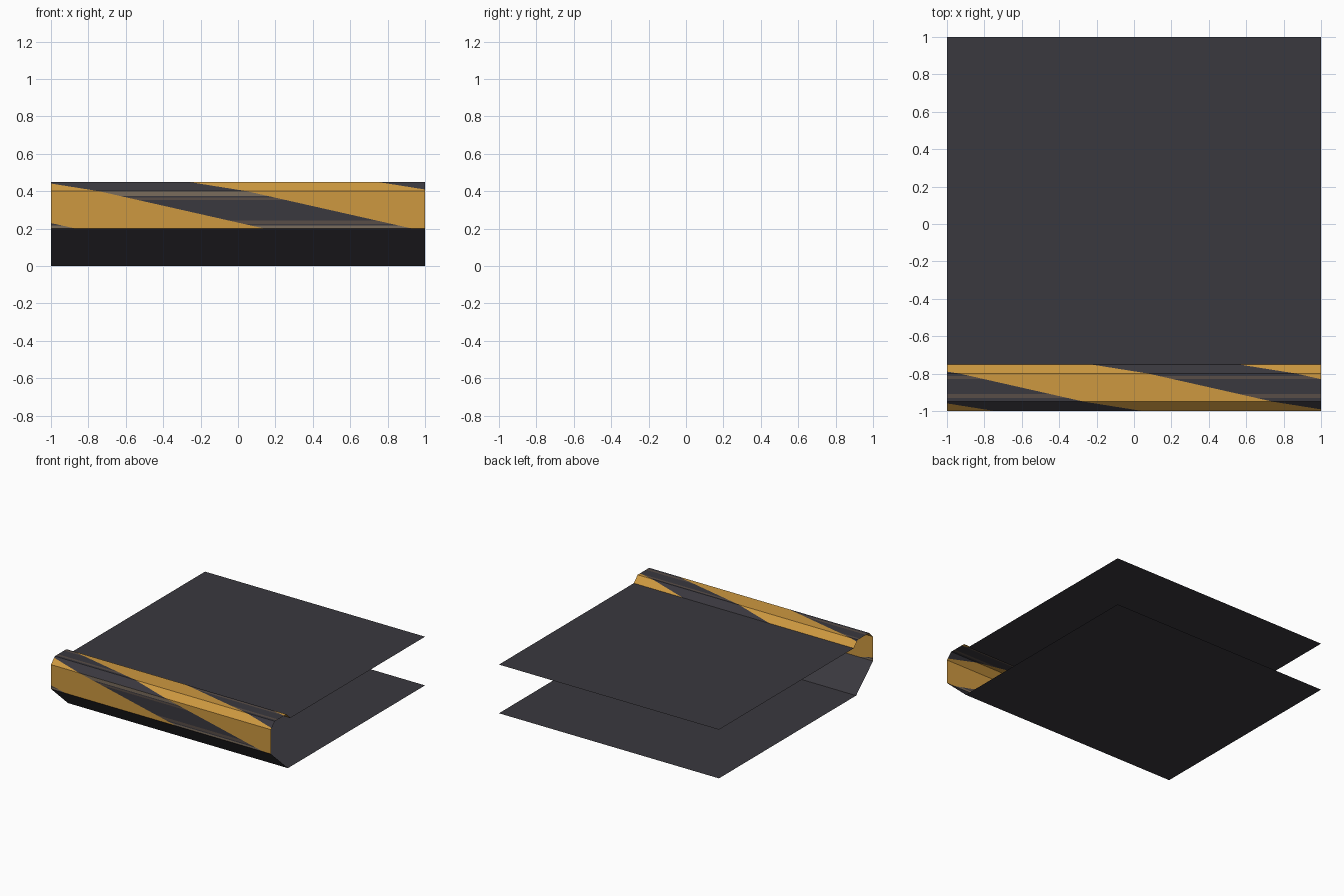
import bpy, bmesh
from mathutils import Vector

if "Cube" in bpy.data.objects:
    bpy.data.objects.remove(bpy.data.objects["Cube"])


def lin(h):
    c = [int(h[i:i + 2], 16) / 255 for i in (0, 2, 4)]
    return [v / 12.92 if v <= 0.04045 else ((v + 0.055) / 1.055) ** 2.4 for v in c] + [1]


def material(name, h):
    m = bpy.data.materials.new(name)
    m.diffuse_color = lin(h)
    m.use_nodes = True
    m.node_tree.nodes["Principled BSDF"].inputs["Base Color"].default_value = m.diffuse_color
    return m


DARK = material("dark_asphalt", "3a383e")
AMBER = material("amber_paint", "cd9840")
WORN = material("worn_grey", "7a6c5c")
SCUFF = material("scuffed_brown", "584d47")


def add_object(name, bm, mats):
    me = bpy.data.meshes.new(name)
    bm.to_mesh(me)
    bm.free()
    for m in mats:
        me.materials.append(m)
    ob = bpy.data.objects.new(name, me)
    bpy.context.collection.objects.link(ob)


def panel(name, a, b):
    """Flat sheet across the full width between two (y, z) points."""
    bm = bmesh.new()
    bm.faces.new([bm.verts.new(p) for p in
                  ((-1, *a), (-1, *b), (1, *b), (1, *a))])
    add_object(name, bm, [DARK])


# Open decks and sloping underside
panel("upper_deck", (1, 0.4), (-0.75, 0.4))
panel("lower_deck", (-0.78, 0), (1, 0))
panel("sloped_underside", (-1, 0.2), (-0.78, 0))

# Kerb cross-section (y, z), from the deck over the top and down the front
PROFILE = [Vector(p) for p in
           ((-0.75, 0.4), (-0.8, 0.45), (-0.95, 0.45), (-1, 0.4), (-1, 0.2))]
ARC = [0]
for p, q in zip(PROFILE, PROFILE[1:]):
    ARC.append(ARC[-1] + (q - p).length)

# Stripe layout on the unrolled kerb
START, SLOPE, PERIOD, WIDTH = -0.235, 4.43, 1.8, 0.79
BANDS = [(0.083, 0.100, 3), (0.180, 0.200, 3), (0.2914, 0.318, 2),
         (0.325, 0.338, 3), (0.448, 0.468, 3), (0.476, 0.4914, 2)]


def bend(s):
    for i in range(4):
        if s <= ARC[i + 1] + 1e-5 or i == 3:
            return PROFILE[i].lerp(PROFILE[i + 1], (s - ARC[i]) / (ARC[i + 1] - ARC[i]))


# Kerb rim: cut flat, colour by rule, then fold along the profile
bm = bmesh.new()
bm.faces.new([bm.verts.new(p) for p in
              ((-1, 0, 0), (-1, ARC[-1], 0), (1, ARC[-1], 0), (1, 0, 0))])


def cut(co, no):
    bmesh.ops.bisect_plane(bm, geom=bm.verts[:] + bm.edges[:] + bm.faces[:],
                           dist=1e-5, plane_co=co, plane_no=no)


for s in ARC[1:-1] + [b for band in BANDS for b in band[:2]]:
    cut((0, s, 0), (0, 1, 0))
for k in range(-3, 3):
    for off in (0, WIDTH):
        cut((START + k * PERIOD + off, 0, 0), (1, -SLOPE, 0))
for f in bm.faces:
    c = f.calc_center_median()
    if (c.x - START - SLOPE * c.y) % PERIOD > WIDTH:
        f.material_index = 1
    else:
        f.material_index = next((m for a, b, m in BANDS if a < c.y < b), 0)
for v in bm.verts:
    v.co = (v.co.x, *bend(v.co.y))
add_object("striped_kerb", bm, [DARK, AMBER, WORN, SCUFF])
